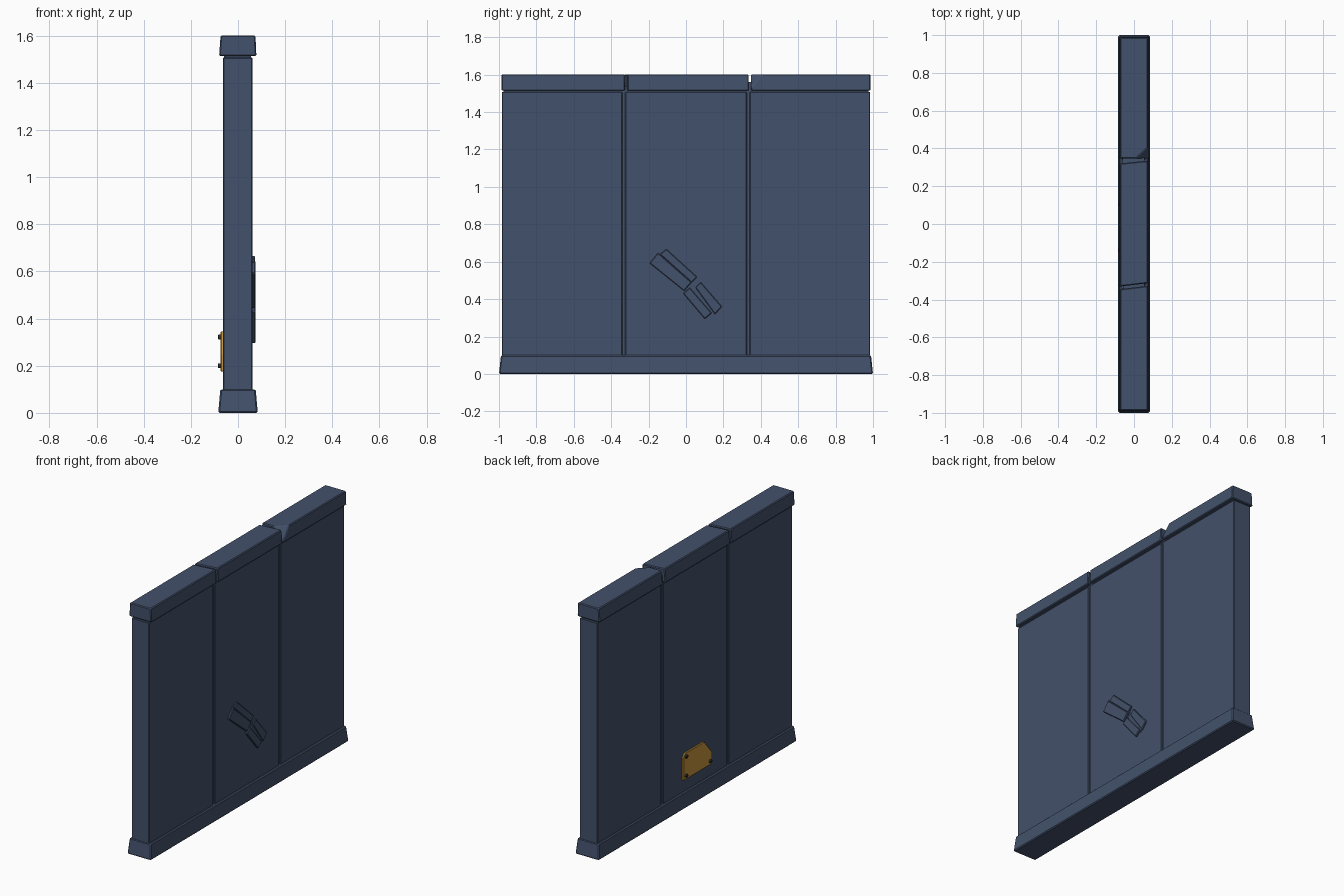
import bpy, bmesh, math
from mathutils import Vector

if "Cube" in bpy.data.objects:
    bpy.data.objects.remove(bpy.data.objects["Cube"])


def material(name, rgb):
    m = bpy.data.materials.new(name)
    m.diffuse_color = (*rgb, 1)
    m.use_nodes = True
    m.node_tree.nodes["Principled BSDF"].inputs["Base Color"].default_value = m.diffuse_color
    return m


BLUE = material("slate blue", (0.055, 0.082, 0.145))
GOLD = material("brass yellow", (0.56, 0.30, 0.047))
DARK = material("dark metal", (0.03, 0.03, 0.035))


def finish(name, bm, mat, bevel=0.0):
    bmesh.ops.recalc_face_normals(bm, faces=bm.faces)
    if bevel:
        bmesh.ops.bevel(bm, geom=list(bm.edges), offset=bevel, segments=1,
                        affect='EDGES', clamp_overlap=True)
    me = bpy.data.meshes.new(name)
    bm.to_mesh(me)
    bm.free()
    me.materials.append(mat)
    ob = bpy.data.objects.new(name, me)
    bpy.context.collection.objects.link(ob)
    return ob


def loft(loop_a, loop_b):
    """Closed solid between two loops with equal point counts."""
    bm = bmesh.new()
    a = [bm.verts.new(p) for p in loop_a]
    b = [bm.verts.new(p) for p in loop_b]
    n = len(a)
    bm.faces.new(a)
    bm.faces.new(b)
    for i in range(n):
        j = (i + 1) % n
        bm.faces.new((a[i], a[j], b[j], b[i]))
    return bm


def rect(x0, x1, y0, y1, z, skew0=0.0, skew1=0.0):
    return [(x0, y0 + skew0 * x0, z), (x1, y0 + skew0 * x1, z),
            (x1, y1 + skew1 * x1, z), (x0, y1 + skew1 * x0, z)]


def side_plate(name, pts, x0, x1, mat, bevel):
    """Outline in the y-z plane, extruded along x."""
    return finish(name, loft([(x0, y, z) for y, z in pts],
                             [(x1, y, z) for y, z in pts]), mat, bevel)


# Base plinth: straight foot, sloped sides
bm = loft(rect(-0.084, 0.084, -1, 1, 0), rect(-0.075, 0.075, -0.989, 0.989, 0.1))
finish("base_plinth", bm, BLUE, 0.006)

# Core that shows in the seams and under the cap
finish("wall_core", loft(rect(-0.055, 0.055, -0.975, 0.975, 0.05),
                         rect(-0.055, 0.055, -0.975, 0.975, 1.54)), BLUE)

# Three wall panels
for i, (y0, y1) in enumerate([(-0.985, -0.34), (-0.325, 0.325), (0.34, 0.985)]):
    finish(f"wall_panel_{i + 1}", loft(rect(-0.064, 0.062, y0, y1, 0.08),
                                       rect(-0.064, 0.062, y0, y1, 1.508)), BLUE, 0.004)

# Three cap stones with slightly skewed joints
caps = [(-0.987, -0.336, 0.0, 0.12), (-0.322, 0.328, 0.12, 0.1), (0.347, 0.987, 0.0, 0.0)]
for i, (y0, y1, s0, s1) in enumerate(caps):
    bm = loft(rect(-0.080, 0.078, y0, y1, 1.514, s0, s1),
              rect(-0.074, 0.074, y0, y1, 1.602, s0, s1))
    if i == 2:
        # broken corner beside the joint
        a, b, c = Vector((0.08, 0.412, 1.6)), Vector((0.01, 0.347, 1.6)), Vector((0.08, 0.347, 1.525))
        n = (b - a).cross(c - a).normalized()
        if n.dot(Vector((0.08, 0.347, 1.6)) - a) < 0:
            n = -n
        bmesh.ops.bisect_plane(bm, geom=bm.verts[:] + bm.edges[:] + bm.faces[:],
                               plane_co=a, plane_no=n, clear_outer=True)
        bmesh.ops.holes_fill(bm, edges=[e for e in bm.edges if e.is_boundary], sides=0)
    finish(f"cap_stone_{i + 1}", bm, BLUE, 0.005)

# Low core bridging the broken cap joint
finish("cap_joint_core", loft(rect(-0.06, 0.055, 0.29, 0.38, 1.50),
                              rect(-0.06, 0.055, 0.29, 0.38, 1.56)), BLUE)

# Diagonal scar: two pairs of raised lips on the right face
scar = [[(-0.195, 0.592), (-0.15, 0.648), (0.03, 0.49), (-0.01, 0.443)],
        [(-0.14, 0.64), (-0.105, 0.668), (0.06, 0.518), (0.03, 0.488)],
        [(-0.015, 0.43), (0.02, 0.462), (0.138, 0.325), (0.10, 0.294)],
        [(0.05, 0.462), (0.078, 0.492), (0.192, 0.36), (0.155, 0.318)]]
for i, pts in enumerate(scar):
    side_plate(f"scar_lip_{i + 1}", pts, 0.055, 0.074 - 0.002 * (i % 2), BLUE, 0.004)
for i, pts in enumerate([[(-0.16, 0.64), (-0.14, 0.655), (0.04, 0.495), (0.02, 0.475)],
                         [(0.01, 0.45), (0.05, 0.478), (0.17, 0.335), (0.13, 0.31)]]):
    side_plate(f"scar_channel_{i + 1}", pts, 0.055, 0.067, BLUE, 0)

# Brass plate on the left face, one corner cut away
plate = [(0.13, 0.175), (0.13, 0.325), (0.11, 0.345), (-0.08, 0.345),
         (-0.16, 0.25), (-0.16, 0.175)]
side_plate("repair_plate", plate, -0.060, -0.074, GOLD, 0.003)

# Hexagonal bolts
for i, (y, z) in enumerate([(0.105, 0.322), (0.105, 0.2), (-0.138, 0.2)]):
    ring = [(y + 0.012 * math.cos(math.radians(60 * k)),
             z + 0.012 * math.sin(math.radians(60 * k))) for k in range(6)]
    side_plate(f"plate_bolt_{i + 1}", ring, -0.070, -0.084, DARK, 0.002)
